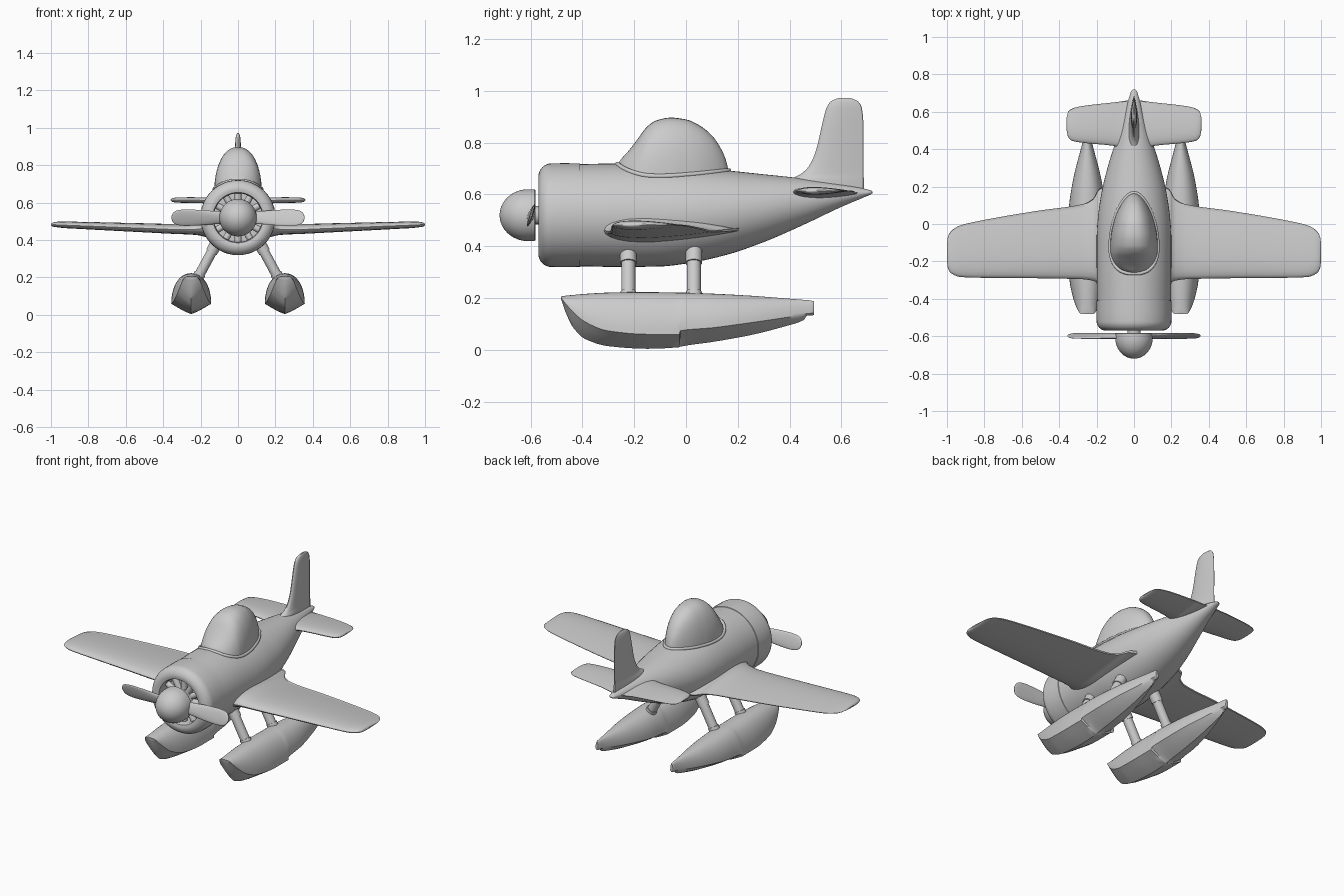
import bpy, bmesh
from math import sin, cos, pi, radians
from mathutils import Matrix, Vector

if "Cube" in bpy.data.objects:
    bpy.data.objects.remove(bpy.data.objects["Cube"])


def finish(bm, name, mirror=False, angle=35):
    bmesh.ops.recalc_face_normals(bm, faces=bm.faces)
    me = bpy.data.meshes.new(name)
    bm.to_mesh(me)
    bm.free()
    ob = bpy.data.objects.new(name, me)
    bpy.context.collection.objects.link(ob)
    bpy.ops.object.select_all(action='DESELECT')
    ob.select_set(True)
    bpy.context.view_layer.objects.active = ob
    bpy.ops.object.shade_smooth_by_angle(angle=radians(angle))
    if mirror:
        ob.modifiers.new("Mirror", 'MIRROR')
    return ob


def smooth(rows, n=5):
    """Overshoot-free spline through station rows; the first column is the parameter."""
    def slope(i, k):
        d = [(b[k] - a[k]) / (b[0] - a[0]) for a, b in zip(rows, rows[1:])]
        if i == 0 or i == len(rows) - 1:
            return d[min(i, len(d) - 1)]
        p, q = d[i - 1], d[i]
        return 2 * p * q / (p + q) if p * q > 0 else 0
    out = []
    for i in range(len(rows) - 1):
        a, b = rows[i], rows[i + 1]
        h = b[0] - a[0]
        for s in range(n):
            t = s / n
            out.append([(2*t**3 - 3*t*t + 1) * a[k] + (t**3 - 2*t*t + t) * h * slope(i, k)
                        + (3*t*t - 2*t**3) * b[k] + (t**3 - t*t) * h * slope(i + 1, k)
                        for k in range(len(a))])
    return out + [list(rows[-1])]


def loft(name, rings, mirror=False, cap=True, angle=35):
    bm = bmesh.new()
    vs = [[bm.verts.new(p) for p in r] for r in rings]
    n = len(vs[0])
    for a, b in zip(vs, vs[1:]):
        for i in range(n):
            bm.faces.new((a[i], a[(i + 1) % n], b[(i + 1) % n], b[i]))
    if cap:
        bm.faces.new(vs[0])
        bm.faces.new(vs[-1])
    return finish(bm, name, mirror, angle)


def lathe(name, profile, n=48, **kw):
    """Revolve (y, radius) points about the thrust line at z = 0.52."""
    return loft(name, [[(r * cos(2*pi*i/n), y, 0.52 + r * sin(2*pi*i/n)) for i in range(n)]
                       for y, r in profile], **kw)


def foil(le, te, t, upper=0.5, n=14):
    """Airfoil ring as (chord position, offset) pairs."""
    pts = []
    for i in range(2 * n):
        a = pi * i / n
        c = 0.5 + 0.5 * cos(a)
        h = 5 * (0.2969*c**0.5 - 0.126*c - 0.3516*c*c + 0.2843*c**3 - 0.1*c**4)
        side = upper if i <= n else upper - 1
        if i == 0:
            h += 0.05
        pts.append((le + (te - le) * c, 2 * t * h * side))
    return pts


# Fuselage: y, half width, top, bottom
body = [(-.42, .197, .717, .323), (-.25, .2, .72, .32), (-.1, .2, .716, .322), (0, .196, .71, .333),
        (.15, .177, .694, .365), (.3, .142, .678, .416), (.45, .095, .662, .481), (.6, .048, .64, .552),
        (.69, .022, .622, .59), (.713, .014, .616, .6), (.72, .005, .611, .605)]
loft("fuselage", [[(w * cos(2*pi*i/48), y, (t + b)/2 + (t - b)/2 * sin(2*pi*i/48)) for i in range(48)]
                  for y, w, t, b in smooth(body)])

# Cowling with rounded lip and hollow front
lip = [(-.52 - .05 * sin(a*pi/16), .15 + .05 * cos(a*pi/16)) for a in range(9)]
lathe("cowling", [(-.405, .19), (-.41, .2), (-.47, .201)] + lip +
      [(-.566, .135), (-.55, .13), (-.47, .13), (-.47, .01)])

# Radial engine cylinders and propeller shaft
bm = bmesh.new()
for k in range(12):
    m = (Matrix.Translation((0, -.515, .52)) @ Matrix.Rotation(k * pi / 6, 4, 'Y')
         @ Matrix.Translation((0, 0, .1)))
    bmesh.ops.create_cone(bm, cap_ends=True, segments=12, radius1=.018, radius2=.018, depth=.075, matrix=m)
finish(bm, "engine_cylinders")
lathe("propeller_shaft", [(-.59, .035), (-.53, .035), (-.53, .065), (-.46, .065)], n=24)

# Spinner
lathe("spinner", [(-.582, .02), (-.582, .097), (-.586, .1)] +
      [(-.61 - .11 * sin(a*pi/24), .1 * cos(a*pi/24)) for a in range(12)] + [(-.72, .002)])

# Two propeller blades: radius, half width, half thickness
blade = smooth([(.05, .032, .014), (.12, .036, .012), (.2, .043, .009), (.28, .046, .007),
                (.325, .041, .006), (.347, .027, .005), (.356, .006, .003)], 4)
for s, side in ((1, "right"), (-1, "left")):
    rings = []
    for r, w, t in blade:
        p = radians(18)
        rings.append([(s * r, -.598 + w*cos(a)*sin(p) + t*sin(a)*cos(p),
                       .52 + s * (w*cos(a)*cos(p) - t*sin(a)*sin(p)))
                      for a in [2*pi*i/20 for i in range(20)]])
    loft("propeller_blade_" + side, rings)

# Canopy: y, half width, top
canopy = [(-.265, .03, .715), (-.252, .07, .735), (-.225, .1, .765), (-.19, .118, .81), (-.15, .127, .862),
          (-.115, .128, .886), (-.06, .124, .897), (0, .112, .89), (.05, .097, .868), (.1, .073, .828),
          (.14, .045, .768), (.158, .025, .72), (.166, .008, .68)]
rings = []
for y, w, t in smooth(canopy, 4):
    ring = []
    for i in range(25):
        a = pi * i / 24
        c, s = cos(a), sin(a)
        ring.append((w * abs(c)**.85 * (1 if c > 0 else -1), y, .63 + (t - .63) * s**.85))
    rings.append(ring)
loft("canopy", rings)

# Canopy base frame follows the fuselage skin
st = smooth(body)
def skin(x, y):
    for p, q in zip(st, st[1:]):
        if p[0] <= y <= q[0]:
            f = (y - p[0]) / (q[0] - p[0])
            w, t, b = [p[k] + f * (q[k] - p[k]) for k in (1, 2, 3)]
            return (t + b)/2 + (t - b)/2 * (1 - min(1, (x / w)**2))**.5
cu = bpy.data.curves.new("canopy_frame", 'CURVE')
cu.dimensions = '3D'
cu.bevel_depth = .009
cu.bevel_resolution = 3
edge = [(r[1], r[0]) for r in smooth(canopy, 2)]
path = edge + [(-x, y) for x, y in reversed(edge)]
sp = cu.splines.new('POLY')
sp.points.add(len(path) - 1)
for pt, (x, y) in zip(sp.points, path):
    pt.co = (x, y, skin(x, y), 1)
sp.use_cyclic_u = True
bpy.context.collection.objects.link(bpy.data.objects.new("canopy_frame", cu))

# Wings: x, leading edge, trailing edge, z, thickness (inner stations form the root fillet)
wing = [(.1, -.33, .22, .462, .13), (.185, -.318, .19, .462, .095), (.22, -.303, .135, .458, .07),
        (.28, -.295, .105, .456, .056), (.52, -.29, .07, .464, .048), (.85, -.287, .012, .477, .038),
        (.93, -.283, -.008, .48, .035), (.975, -.265, -.035, .482, .028), (.994, -.24, -.065, .482, .018),
        (1.0, -.2, -.1, .482, .006)]
loft("wings", [[(x, c, z + o) for c, o in foil(le, te, t, .55)]
               for x, le, te, z, t in smooth(wing)], mirror=True)

# Tailplane
tail = [(.01, .385, .665, .602, .055), (.07, .405, .655, .606, .042), (.11, .418, .65, .61, .033),
        (.28, .435, .63, .614, .03), (.33, .445, .617, .614, .027), (.352, .465, .6, .614, .018),
        (.36, .5, .57, .614, .006)]
loft("tailplane", [[(x, c, z + o) for c, o in foil(le, te, t)]
                   for x, le, te, z, t in smooth(tail)], mirror=True)

# Tail fin: z, leading edge, trailing edge, thickness
fin = [(.59, .37, .687, .07), (.655, .4, .687, .055), (.68, .445, .686, .042), (.71, .475, .686, .037),
       (.77, .502, .686, .034), (.88, .528, .685, .032), (.935, .543, .679, .028), (.96, .56, .664, .02),
       (.973, .59, .635, .006)]
loft("tail_fin", [[(o, c, z) for c, o in foil(le, te, t)] for z, le, te, t in smooth(fin)])

# Floats with V hull and step: y, half width, keel, chine, top
hull = [(-.482, .035, .195, .2, .206), (-.465, .048, .145, .178, .209), (-.435, .062, .085, .145, .212),
        (-.39, .077, .042, .108, .216), (-.3, .095, .014, .073, .221), (-.15, .107, .004, .06, .223),
        (-.026, .107, .01, .06, .221), (-.022, .105, .012, .074, .221), (.1, .097, .03, .085, .217),
        (.25, .073, .057, .105, .209), (.38, .04, .09, .124, .199), (.455, .02, .115, .137, .193),
        (.468, .017, .132, .14, .192), (.488, .013, .133, .142, .189), (.495, .009, .136, .144, .186)]
rings = []
for y, w, k, c, t in smooth(hull, 4):
    half = [(0, k), (.35*w, k + .28*(c - k)), (.7*w, k + .65*(c - k))]
    half += [(w * cos(a*pi/24)**.9, c + (t - c) * sin(a*pi/24)) for a in range(12)]
    rings.append([(.25 + x, y, z) for x, z in half] + [(.25, y, t)] +
                 [(.25 - x, y, z) for x, z in reversed(half[1:])])
loft("floats", rings, mirror=True, angle=40)

# Float struts with a thicker upper sleeve
def rod(bm, a, b, r):
    a, b = Vector(a), Vector(b)
    m = Matrix.Translation((a + b) / 2) @ (b - a).to_track_quat('Z', 'Y').to_matrix().to_4x4()
    bmesh.ops.create_cone(bm, cap_ends=True, segments=24, radius1=r, radius2=r, depth=(b - a).length, matrix=m)

bm = bmesh.new()
for y in (-.223, .03):
    rod(bm, (.225, y, .18), (.095, y, .42), .027)
    rod(bm, (.142, y, .335), (.095, y, .42), .032)
    rod(bm, (.222, y, .187), (.203, y, .222), .031)
finish(bm, "float_struts", mirror=True)
